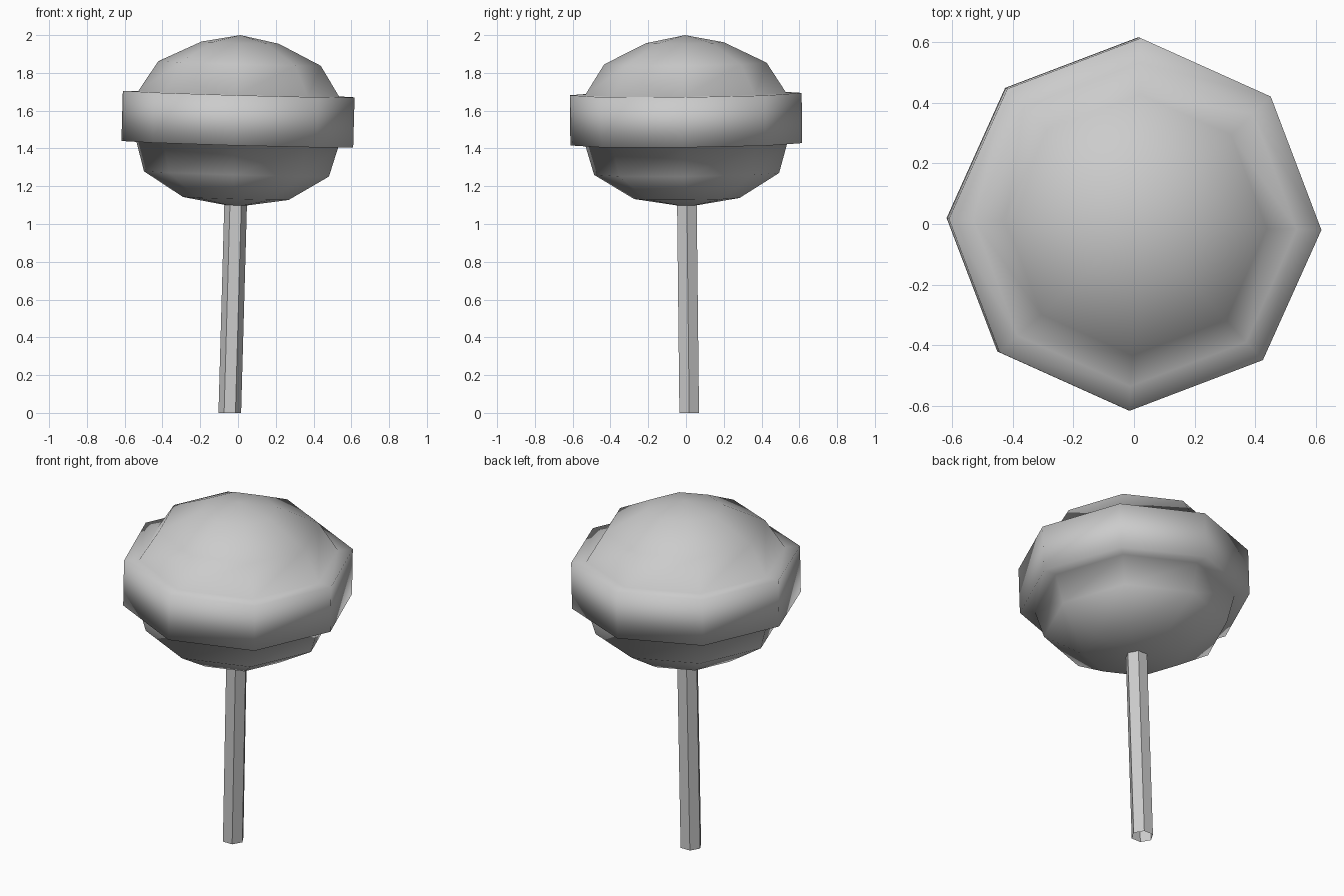
import bpy, bmesh, math
from mathutils import Matrix, Vector

cube = bpy.data.objects.get("Cube")
if cube:
    bpy.data.objects.remove(cube, do_unlink=True)

grey = bpy.data.materials.new("plain_grey")
grey.use_nodes = True
grey.diffuse_color = (0.6, 0.6, 0.6, 1)
grey.node_tree.nodes["Principled BSDF"].inputs["Base Color"].default_value = grey.diffuse_color

# Shared slight lean, pivoting about the middle of the head
CENTRE = Vector((0, 0, 1.555))
AXIS = Vector((0.028, -0.011, 1)).normalized()
LEAN = Matrix.Translation(CENTRE) @ Vector((0, 0, 1)).rotation_difference(AXIS).to_matrix().to_4x4()


def lathe(name, profile, sides, turn, smooth):
    """Spin (radius, height) points into a faceted solid along the leaning axis."""
    bm = bmesh.new()
    rings = []
    for r, z in profile:
        count = sides if r > 0 else 1
        rings.append([bm.verts.new((r * math.cos(turn + math.tau * i / sides),
                                    r * math.sin(turn + math.tau * i / sides), z))
                      for i in range(count)])
    for low, high in zip(rings, rings[1:]):
        for i in range(sides):
            j = (i + 1) % sides
            corners = [low[i % len(low)], low[j % len(low)],
                       high[j % len(high)], high[i % len(high)]]
            face = bm.faces.new(list(dict.fromkeys(corners)))
            face.smooth = smooth
    # Crisp edges where the band meets the ball
    for e in bm.edges:
        if len(e.link_faces) == 2 and e.calc_face_angle() > math.radians(55):
            e.smooth = False
    bm.transform(LEAN)
    mesh = bpy.data.meshes.new(name)
    bm.to_mesh(mesh)
    bm.free()
    mesh.materials.append(grey)
    obj = bpy.data.objects.new(name, mesh)
    bpy.context.collection.objects.link(obj)
    return obj


# Ball with the raised band around its middle
lathe("candy_head",
      [(0, -0.465), (0.28, -0.42), (0.49, -0.29), (0.535, -0.133),
       (0.614, -0.133), (0.614, 0.133), (0.533, 0.133),
       (0.43, 0.295), (0.205, 0.405), (0, 0.445)],
      8, math.radians(-1.7), True)

# Six-sided hollow stick running up into the ball
stick = lathe("stick", [(0.06, -1.555), (0.06, -0.4)], 6, 0, False)
for v in stick.data.vertices:
    if v.co.z < 0.1:
        v.co.z = 0
